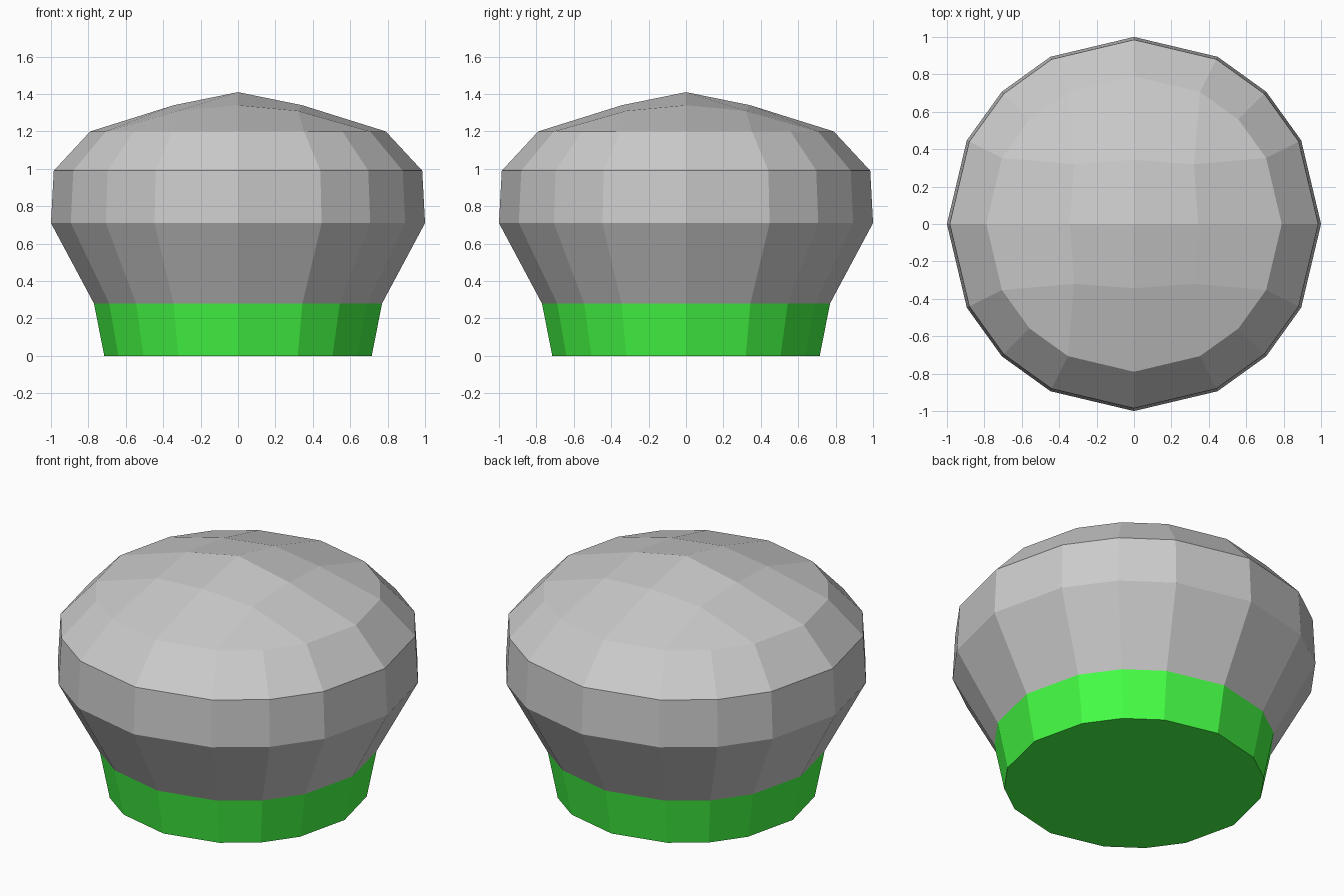
import bpy
import bmesh

if "Cube" in bpy.data.objects:
    bpy.data.objects.remove(bpy.data.objects["Cube"])

# Sixteen-sided outline: perimeter cells of a 5 x 5 grid pushed on to a circle
PERIMETER = ([(2, j) for j in range(-2, 2)] + [(i, 2) for i in range(2, -2, -1)]
             + [(-2, j) for j in range(2, -2, -1)] + [(i, -2) for i in range(-2, 2)])


def outline(i, j):
    offset = {0: (0.0, 1.0), 1: (0.447, 0.894), 2: (0.707, 0.707)}
    minor, major = offset[min(abs(i), abs(j))]
    x, y = (major, minor) if abs(i) >= abs(j) else (minor, major)
    return (x if i > 0 else -x), (y if j > 0 else -y)


def add_ring(bm, radius, z):
    return {c: bm.verts.new([radius * v for v in outline(*c)] + [z]) for c in PERIMETER}


def add_bands(bm, profile):
    rings = [add_ring(bm, r, z) for r, z in profile]
    for low, high in zip(rings, rings[1:]):
        for n, a in enumerate(PERIMETER):
            b = PERIMETER[(n + 1) % 16]
            bm.faces.new((low[a], low[b], high[b], high[a]))
    return rings


def finish(bm, name):
    mesh = bpy.data.meshes.new(name)
    bm.to_mesh(mesh)
    bm.free()
    obj = bpy.data.objects.new(name, mesh)
    bpy.context.collection.objects.link(obj)
    return obj


# Rounded grey cap with a grid of quads closing the dome
bm = bmesh.new()
grid = dict(add_bands(bm, [(0.77, 0.28), (1.0, 0.71), (0.985, 0.99), (0.79, 1.20)])[-1])
for i in (-1, 0, 1):
    for j in (-1, 0, 1):
        step, z = [(0, 1.41), (0.343, 1.34), (0.32, 1.31)][abs(i) + abs(j)]
        grid[i, j] = bm.verts.new((i * step, j * step, z))
for i in range(-2, 2):
    for j in range(-2, 2):
        bm.faces.new((grid[i, j], grid[i + 1, j], grid[i + 1, j + 1], grid[i, j + 1]))
finish(bm, "rounded_cap")

# Green tapered base with a flat underside
bm = bmesh.new()
bottom = add_bands(bm, [(0.715, 0.0), (0.77, 0.28)])[0]
bm.faces.new([bottom[c] for c in reversed(PERIMETER)])
base = finish(bm, "base")
green = bpy.data.materials.new("green")
green.diffuse_color = (0.06, 1.0, 0.06, 1.0)
green.use_nodes = True
green.node_tree.nodes["Principled BSDF"].inputs["Base Color"].default_value = green.diffuse_color
base.data.materials.append(green)
